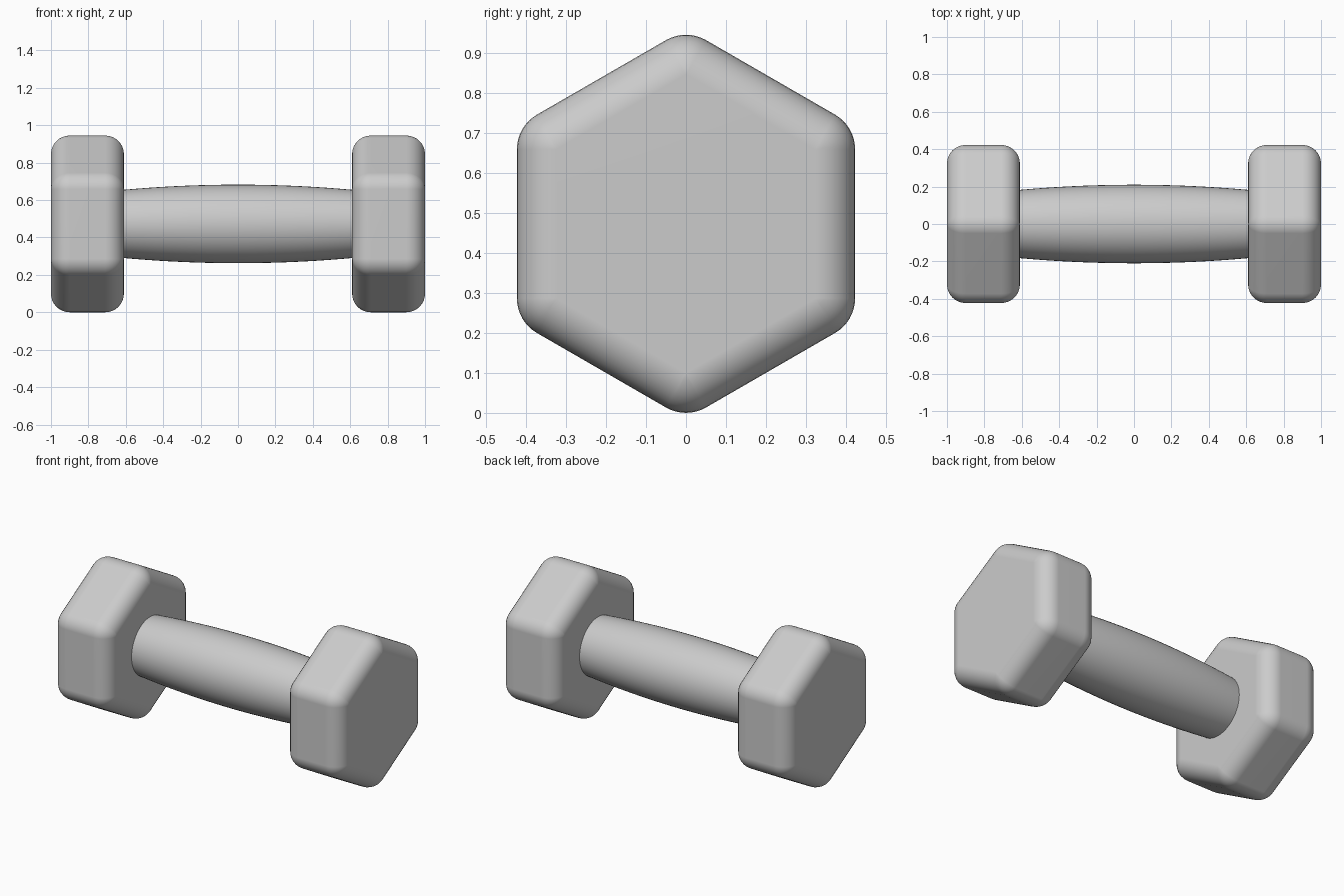
import bpy
import bmesh
from math import cos, sin, pi, radians
from mathutils import Vector

cube = bpy.data.objects.get("Cube")
if cube:
    bpy.data.objects.remove(cube, do_unlink=True)

CENTRE_Z = 0.4725
APOTHEM = 0.4225           # hexagon centre to flat
ROUND = 0.1                # edge rounding radius
HEAD_IN, HEAD_OUT = 0.61, 1.0
STEPS = 8                  # segments per rounded edge

grey = bpy.data.materials.new("grey")
grey.use_nodes = True
colour = (0.6, 0.6, 0.6, 1)
grey.diffuse_color = colour
grey.node_tree.nodes["Principled BSDF"].inputs["Base Color"].default_value = colour


def loft(name, rings):
    """Skin closed rings of points, cap both ends and shade smooth."""
    bm = bmesh.new()
    loops = [[bm.verts.new(p) for p in ring] for ring in rings]
    for a, b in zip(loops, loops[1:]):
        for i in range(len(a)):
            j = (i + 1) % len(a)
            bm.faces.new((a[i], a[j], b[j], b[i]))
    bm.faces.new(loops[0])
    bm.faces.new(loops[-1])
    bmesh.ops.remove_doubles(bm, verts=bm.verts, dist=0.0001)
    bmesh.ops.recalc_face_normals(bm, faces=bm.faces)
    mesh = bpy.data.meshes.new(name)
    bm.to_mesh(mesh)
    bm.free()
    mesh.materials.append(grey)
    obj = bpy.data.objects.new(name, mesh)
    bpy.context.collection.objects.link(obj)
    bpy.ops.object.select_all(action='DESELECT')
    obj.select_set(True)
    bpy.context.view_layer.objects.active = obj
    bpy.ops.object.shade_smooth_by_angle(angle=radians(40))
    return obj


def hexagon(x, radius):
    """Hexagon with a point on top and corners rounded to the given radius."""
    core = (APOTHEM - ROUND) / cos(pi / 6)
    points = []
    for k in range(6):
        corner = k * pi / 3
        for s in range(STEPS + 1):
            a = corner + (s / STEPS - 0.5) * pi / 3
            points.append(Vector((x, core * sin(corner) + radius * sin(a),
                                  CENTRE_Z + core * cos(corner) + radius * cos(a))))
    return points


# Hexagonal heads, rounded on every edge
for name, side in (("left_head", 1), ("right_head", -1)):
    turns = [pi / 2 * s / STEPS for s in range(STEPS + 1)]
    inner = [hexagon(side * (HEAD_IN + ROUND * (1 - sin(t))), ROUND * cos(t))
             for t in reversed(turns)]
    outer = [hexagon(side * (HEAD_OUT - ROUND * (1 - sin(t))), ROUND * cos(t))
             for t in turns]
    head = loft(name, inner + outer)
    head.modifiers.new("flat_face_normals", 'WEIGHTED_NORMAL').keep_sharp = True

# Handle, swelling gently towards the middle
SIDES, SPANS, REACH = 48, 24, 0.65
handle_rings = []
for i in range(SPANS + 1):
    x = REACH * (2 * i / SPANS - 1)
    r = 0.21 - 0.0275 * (x / HEAD_IN) ** 2
    handle_rings.append([(x, r * sin(2 * pi * k / SIDES),
                          CENTRE_Z + r * cos(2 * pi * k / SIDES))
                         for k in range(SIDES)])
loft("handle", handle_rings)
